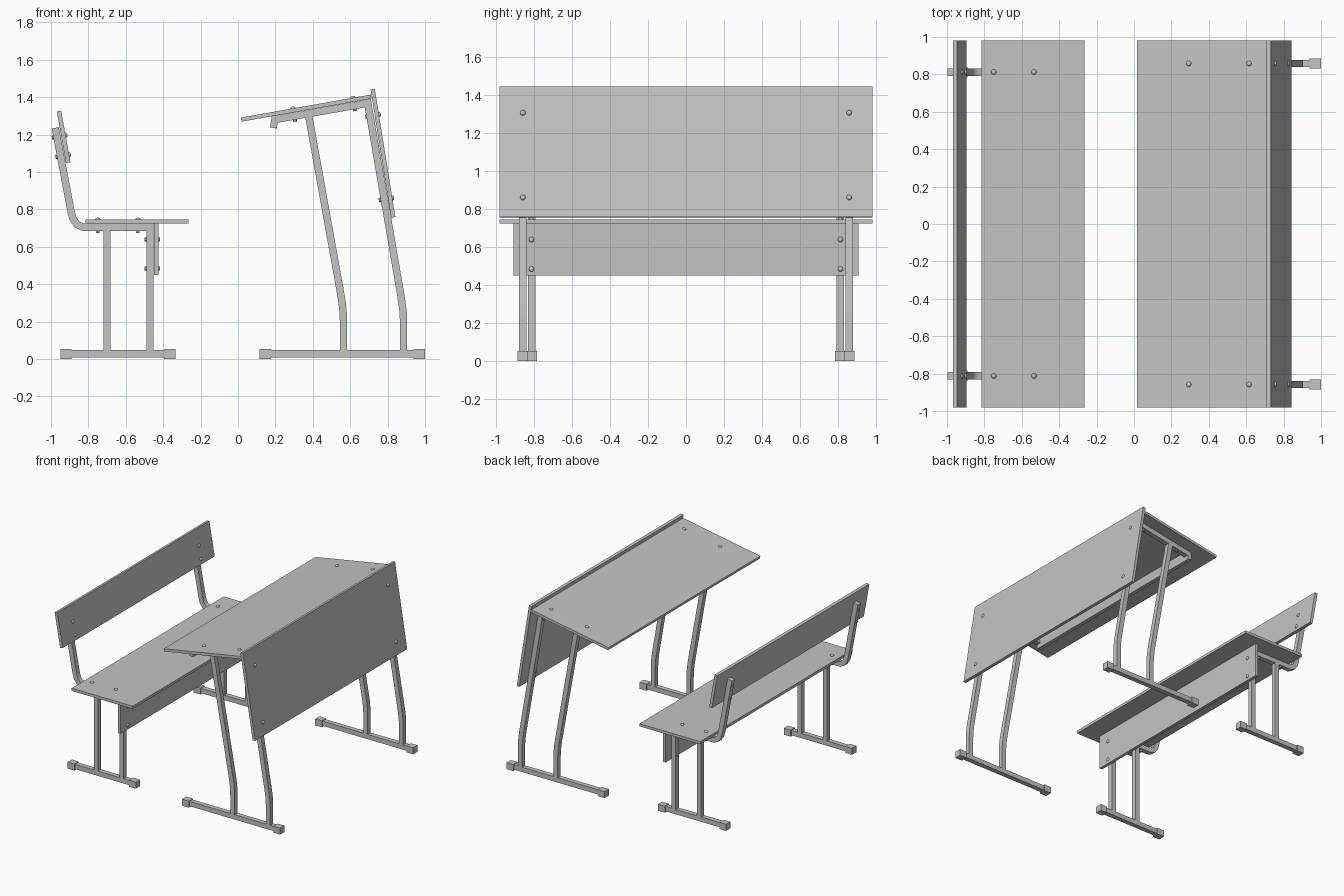
import bpy
import bmesh
from math import radians
from mathutils import Vector, Matrix

if "Cube" in bpy.data.objects:
    bpy.data.objects.remove(bpy.data.objects["Cube"])

grey = bpy.data.materials.new("plain_grey")
grey.use_nodes = True
COLOUR = (0.55, 0.55, 0.55, 1)
grey.diffuse_color = COLOUR
grey.node_tree.nodes["Principled BSDF"].inputs["Base Color"].default_value = COLOUR
parts = []


def finish(name, bm):
    bmesh.ops.recalc_face_normals(bm, faces=bm.faces)
    mesh = bpy.data.meshes.new(name)
    bm.to_mesh(mesh)
    bm.free()
    mesh.materials.append(grey)
    obj = bpy.data.objects.new(name, mesh)
    bpy.context.collection.objects.link(obj)
    parts.append(obj)


def ribbon(path, width):
    """Mitred outline around a path in the XZ plane."""
    pts = [Vector(p) for p in path]
    left, right = [], []
    for i, p in enumerate(pts):
        a = (p - pts[i - 1]).normalized() if i else None
        b = (pts[i + 1] - p).normalized() if i + 1 < len(pts) else None
        a, b = a or b, b or a
        na, nb = Vector((-a.y, a.x)), Vector((-b.y, b.x))
        offset = (na + nb) * (width / 2 / (1 + na.dot(nb)))
        left.append(p + offset)
        right.append(p - offset)
    return left + right[::-1]


def bar(name, path, width, y, depth):
    """Ribbon outline extruded along Y."""
    bm = bmesh.new()
    face = bm.faces.new([bm.verts.new((p.x, y - depth / 2, p.y)) for p in ribbon(path, width)])
    out = bmesh.ops.extrude_face_region(bm, geom=[face])["geom"]
    bmesh.ops.translate(bm, vec=(0, depth, 0), verts=[v for v in out if isinstance(v, bmesh.types.BMVert)])
    finish(name, bm)


def bolt(name, x, y, z, out, grip):
    """Domed head at the given surface point, hexagonal nut on the far side."""
    bm = bmesh.new()
    bmesh.ops.create_uvsphere(bm, u_segments=16, v_segments=8, radius=0.014,
                              matrix=Matrix.Diagonal((1, 1, 0.7, 1)))
    bmesh.ops.create_cone(bm, cap_ends=True, segments=6, radius1=0.011, radius2=0.011,
                          depth=0.012, matrix=Matrix.Translation((0, 0, -grip - 0.005)))
    turn = Vector((out[0], 0, out[1])).to_track_quat("Z", "Y").to_matrix().to_4x4()
    bm.transform(Matrix.Translation((x, y, z)) @ turn)
    finish(name, bm)


TUBE = 0.039
BENCH_Y, DESK_Y = 0.812, 0.858

# Boards
bar("seat", [(-0.815, 0.735), (-0.265, 0.735)], 0.022, 0, 1.96)
bar("backrest", [(-0.957, 1.326), (-0.908, 1.05)], 0.024, 0, 1.96)
bar("seat_apron", [(-0.438, 0.725), (-0.438, 0.45)], 0.024, 0, 1.815)
bar("desk_top", [(0.017, 1.280), (0.712, 1.403)], 0.022, 0, 1.96)
bar("desk_front_panel", [(0.720, 1.443), (0.830, 0.758)], 0.023, 0, 1.96)
bar("desk_cross_rail", [(0.200, 1.302), (0.189, 1.236)], 0.037, 0, 1.755)


def foot(name, x0, x1, y):
    bar(name + "_foot_rail", [(x0 + 0.03, 0.029), (x1 - 0.03, 0.029)], TUBE, y, TUBE)
    for tag, a in (("rear", x0), ("front", x1 - 0.061)):
        bar(f"{name}_{tag}_foot_cap", [(a, 0.027), (a + 0.061, 0.027)], 0.053, y, 0.055)


for side, s in (("left", 1), ("right", -1)):
    # Bench frame
    y = s * BENCH_Y
    foot(side + "_bench", -0.95, -0.335, y)
    bar(side + "_bench_frame", [(-0.977, 1.236), (-0.893, 0.79), (-0.882, 0.75), (-0.861, 0.72),
                                (-0.83, 0.705), (-0.47, 0.705), (-0.47, 0.04)], TUBE, y, TUBE)
    bar(side + "_bench_rear_leg", [(-0.70, 0.69), (-0.70, 0.04)], TUBE, y, TUBE)

    # Desk frame
    y = s * DESK_Y
    foot(side + "_desk", 0.115, 1.0, y)
    bar(side + "_desk_frame", [(0.20, 1.281), (0.694, 1.368), (0.869, 0.35), (0.877, 0.30),
                               (0.883, 0.25), (0.885, 0.20), (0.885, 0.04)], TUBE, y, TUBE)
    bar(side + "_desk_rear_leg", [(0.378, 1.30), (0.549, 0.35), (0.557, 0.30),
                                  (0.562, 0.25), (0.564, 0.20), (0.564, 0.04)], TUBE, y, TUBE)

    # Bolts
    for x in (-0.75, -0.535):
        bolt(side + "_seat_bolt", x, s * BENCH_Y, 0.746, (0, 1), 0.061)
    for z in (0.64, 0.485):
        bolt(side + "_apron_bolt", -0.426, s * BENCH_Y, z, (1, 0), 0.063)
    for x, z in ((-0.922, 1.197), (-0.903, 1.092)):
        bolt(side + "_backrest_bolt", x, s * BENCH_Y, z, (0.984, 0.175), 0.063)
    for x in (0.293, 0.615):
        bolt(side + "_desk_top_bolt", x, s * DESK_Y, 1.291 + 0.177 * (x - 0.015), (-0.174, 0.985), 0.061)
    for z in (1.307, 0.862):
        bolt(side + "_panel_bolt", 0.842 - 0.1606 * (z - 0.760), s * DESK_Y, z, (0.987, 0.159), 0.063)

# Smooth only the gentle bends and domes
bpy.ops.object.select_all(action="DESELECT")
for obj in parts:
    obj.select_set(True)
bpy.context.view_layer.objects.active = parts[0]
bpy.ops.object.shade_smooth_by_angle(angle=radians(35))
